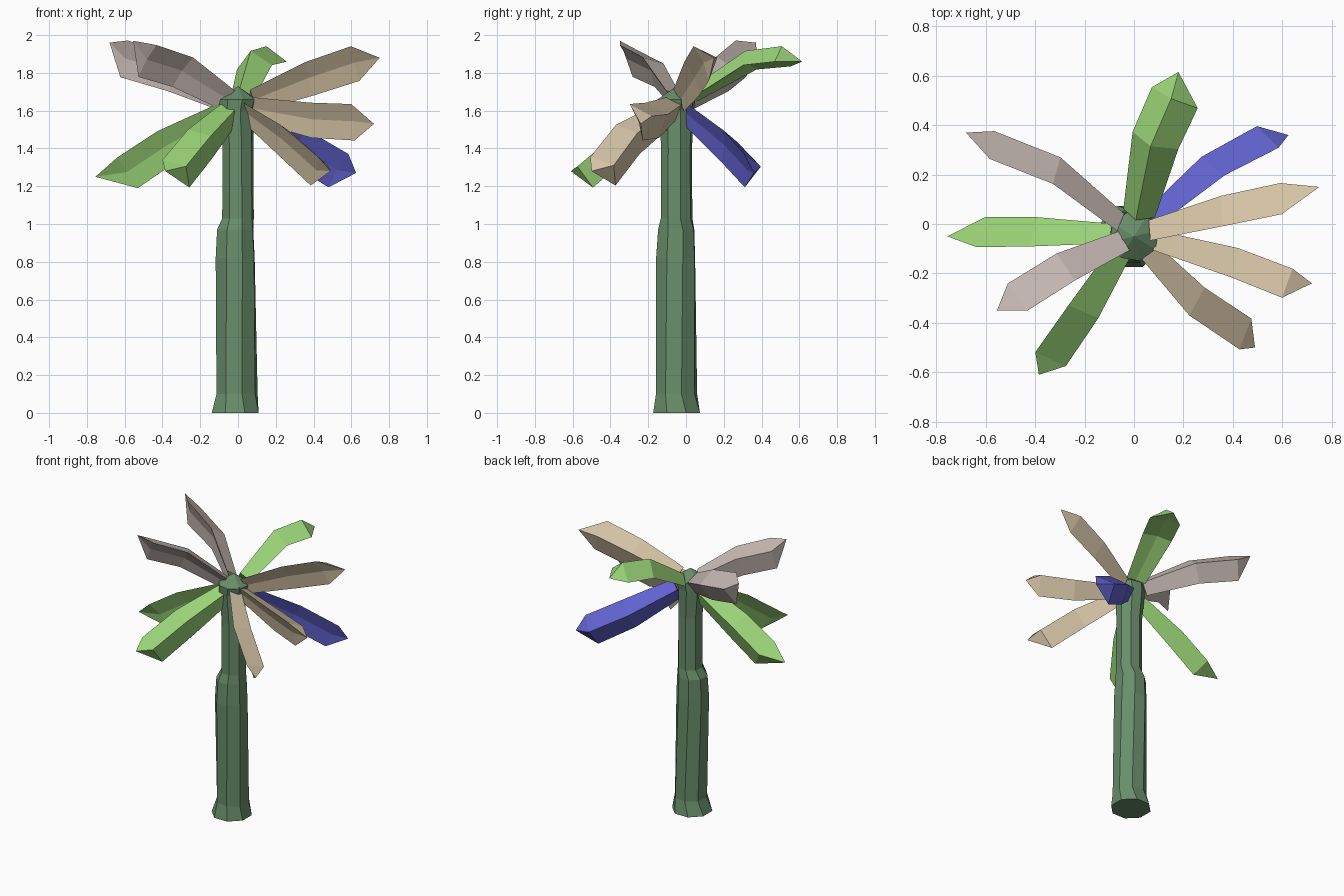
import bpy, bmesh, math
from mathutils import Vector

if "Cube" in bpy.data.objects:
    bpy.data.objects.remove(bpy.data.objects["Cube"])


def material(name, rgb):
    m = bpy.data.materials.new(name)
    lin = [((c / 255 + 0.055) / 1.055) ** 2.4 for c in rgb]
    m.diffuse_color = (*lin, 1)
    m.use_nodes = True
    m.node_tree.nodes["Principled BSDF"].inputs["Base Color"].default_value = m.diffuse_color
    return m


trunk_green = material("trunk green", (105, 142, 106))
leaf_green = material("leaf green", (155, 213, 120))
tan = material("dry tan", (214, 197, 167))
grey = material("pale grey", (199, 186, 180))
blue = material("violet blue", (98, 98, 208))


def loft(name, rings, mat, tip):
    """Skin rings of equal size, cap the start, close the end on a tip."""
    bm = bmesh.new()
    vs = [[bm.verts.new(p) for p in r] for r in rings]
    n = len(vs[0])
    bm.faces.new(vs[0][::-1])
    t = bm.verts.new(tip)
    for i in range(n):
        j = (i + 1) % n
        for a, b in zip(vs, vs[1:]):
            bm.faces.new((a[i], a[j], b[j], b[i]))
        bm.faces.new((vs[-1][i], vs[-1][j], t))
    bmesh.ops.recalc_face_normals(bm, faces=bm.faces)
    me = bpy.data.meshes.new(name)
    bm.to_mesh(me)
    bm.free()
    me.materials.append(mat)
    ob = bpy.data.objects.new(name, me)
    bpy.context.collection.objects.link(ob)
    return ob


# Trunk: eight sides, flared foot, step at half height, pointed crown
SIDES = 8
profile = [(0, -.015, -.05, .134, .5), (.1, -.005, -.05, .112, .3), (.82, -.015, -.055, .110, .45),
           (.97, -.015, -.052, .102, .45), (1.03, 0, -.05, .086, .3), (1.4, 0, -.05, .084, .3),
           (1.6, -.01, -.05, .094, .3), (1.66, 0, -.05, .102, .3)]
rings = [[(cx + r * math.cos(math.tau * (i + turn) / SIDES),
           cy + r * math.sin(math.tau * (i + turn) / SIDES), z) for i in range(SIDES)]
         for z, cx, cy, r, turn in profile]
loft("trunk", rings, trunk_green, (0, -.05, 1.73))

CROWN = Vector((0, -.04, 1.63))


def section(c, d, ridge, scale):
    """Leaf section across direction d: wing, ridge, wing, shallow inner crease."""
    d = d.normalized()
    s = d.cross(Vector((0, 0, 1))).normalized()
    u = s.cross(d)
    pts = []
    for off, r in ((-108, .108), (0, .062), (108, .108), (180, .018)):
        a = math.radians(ridge + off)
        pts.append(c + (s * math.cos(a) + u * math.sin(a)) * r * scale)
    return pts


def leaf(name, mat, mid, end, tip, ridge):
    """Folded leaf bending at its middle."""
    mid, end, tip = Vector(mid), Vector(end), Vector(tip)
    base = CROWN.lerp(mid, .2)
    d1, d2 = mid - base, end - mid
    rings = [section(base, d1, ridge, .65),
             section(mid, d1.normalized() + d2.normalized(), ridge, .97),
             section(end, d2, ridge, 1.0)]
    loft(name, rings, mat, tip)


# Leaves: middle, end, tip, and roll of the ridge in degrees
leaf("back_leaf", leaf_green, (.08, .33, 1.86), (.16, .51, 1.88), (.18, .615, 1.86), 97)
leaf("blue_leaf", blue, (.30, .22, 1.42), (.52, .34, 1.29), (.625, .36, 1.27), 165)
leaf("right_upper_leaf", tan, (.37, .06, 1.78), (.61, .11, 1.86), (.75, .15, 1.88), 160)
leaf("right_leaf", tan, (.40, -.15, 1.56), (.62, -.235, 1.55), (.72, -.24, 1.53), 160)
leaf("front_right_leaf", tan, (.24, -.29, 1.46), (.43, -.42, 1.29), (.49, -.50, 1.28), 155)
leaf("front_left_leaf", leaf_green, (-.18, -.34, 1.44), (-.31, -.53, 1.28), (-.385, -.61, 1.28), 150)
leaf("left_leaf", leaf_green, (-.38, -.03, 1.42), (-.59, -.03, 1.28), (-.755, -.05, 1.25), 18)
leaf("grey_front_leaf", grey, (-.30, -.17, 1.82), (-.49, -.29, 1.88), (-.555, -.35, 1.97), 32)
leaf("grey_back_leaf", grey, (-.33, .22, 1.80), (-.59, .32, 1.88), (-.68, .37, 1.96), 10)
